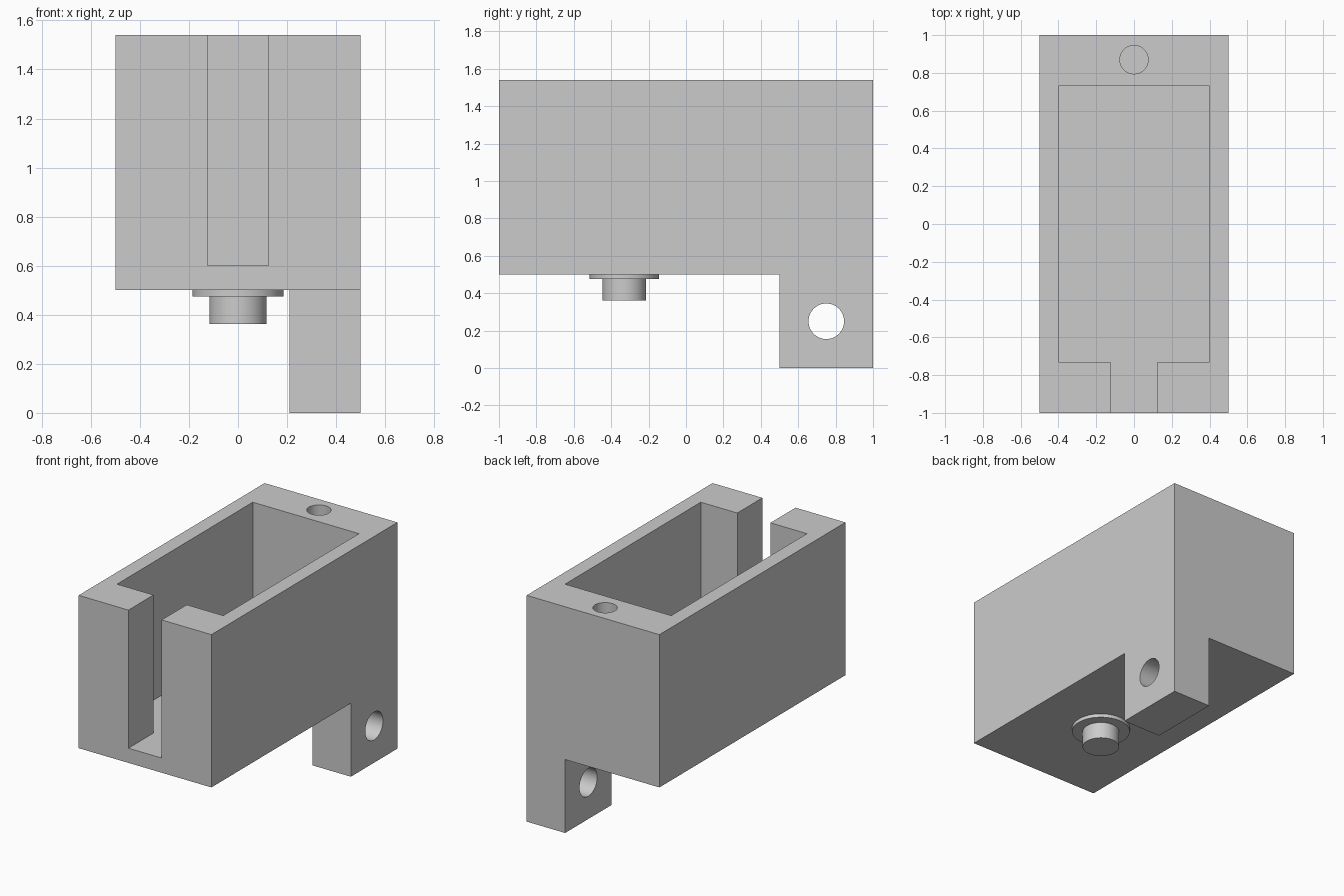
import bpy
import math

default = bpy.data.objects.get("Cube")
if default:
    bpy.data.objects.remove(default, do_unlink=True)

grey = bpy.data.materials.new("light_grey")
grey.use_nodes = True
colour = (0.6, 0.6, 0.6, 1)
grey.diffuse_color = colour
grey.node_tree.nodes["Principled BSDF"].inputs["Base Color"].default_value = colour


def prism(name, outline, z0, z1):
    """Extrude a counter-clockwise xy outline from z0 to z1."""
    n = len(outline)
    verts = [(x, y, z) for z in (z0, z1) for x, y in outline]
    faces = [list(reversed(range(n))), list(range(n, 2 * n))]
    faces += [[i, (i + 1) % n, (i + 1) % n + n, i + n] for i in range(n)]
    mesh = bpy.data.meshes.new(name)
    mesh.from_pydata(verts, [], faces)
    mesh.materials.append(grey)
    obj = bpy.data.objects.new(name, mesh)
    bpy.context.collection.objects.link(obj)
    return obj


def cylinder(name, radius, depth, centre, rotation=(0, 0, 0)):
    bpy.ops.mesh.primitive_cylinder_add(
        vertices=64, radius=radius, depth=depth, location=centre, rotation=rotation)
    obj = bpy.context.object
    obj.name = name
    obj.data.materials.append(grey)
    return obj


def activate(obj):
    bpy.ops.object.select_all(action='DESELECT')
    obj.select_set(True)
    bpy.context.view_layer.objects.active = obj


def cut(target, cutter):
    """Subtract the cutter from the target, then drop the cutter."""
    cutter.hide_render = True
    mod = target.modifiers.new("cut", 'BOOLEAN')
    mod.operation = 'DIFFERENCE'
    mod.solver = 'EXACT'
    mod.object = cutter
    activate(target)
    bpy.ops.object.modifier_apply(modifier=mod.name)
    bpy.data.objects.remove(cutter, do_unlink=True)


TOP, BASE, FLOOR = 1.54, 0.5, 0.6

# Housing: full block, with the space around the corner leg removed
housing = prism("housing", [(-0.5, -1), (0.5, -1), (0.5, 1), (-0.5, 1)], 0, TOP)
cut(housing, prism("leg_clearance", [
    (-0.7, -1.2), (0.7, -1.2), (0.7, 0.5), (0.21, 0.5), (0.21, 1.2), (-0.7, 1.2)], -0.2, BASE))

# Open pocket with a slot through the front wall
cut(housing, prism("pocket", [
    (-0.125, -1.2), (0.125, -1.2), (0.125, -0.73), (0.4, -0.73),
    (0.4, 0.73), (-0.4, 0.73), (-0.4, -0.73), (-0.125, -0.73)], FLOOR, TOP + 0.2))

# Blind hole in the top rim and through hole in the leg
cut(housing, cylinder("rim_hole", 0.075, 1, (0, 0.87, TOP)))
cut(housing, cylinder("leg_hole", 0.095, 0.6, (0.36, 0.75, 0.25), (0, math.pi / 2, 0)))

# Flange and round peg under the floor
flange = cylinder("flange", 0.185, 0.025, (0, -0.33, 0.4875))
peg = cylinder("peg", 0.117, 0.113, (0, -0.33, 0.4185))

for part in (housing, flange, peg):
    activate(part)
    bpy.ops.object.shade_smooth_by_angle(angle=math.radians(30))
